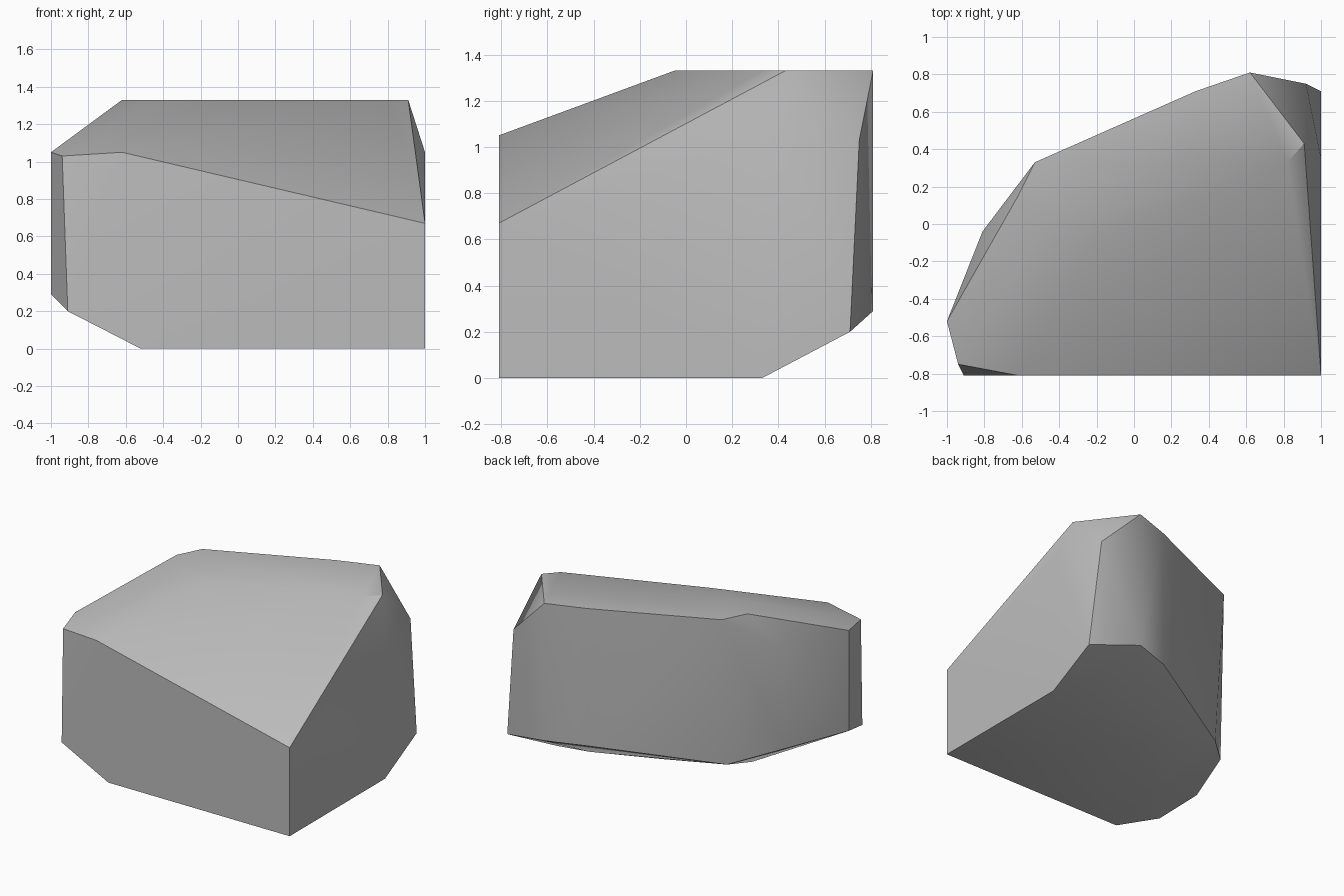
import bpy
import bmesh
from math import radians

# Remove only the default object
default_cube = bpy.data.objects.get("Cube")
if default_cube:
    bpy.data.objects.remove(default_cube, do_unlink=True)


def make_material(name, colour):
    """One flat colour for the viewport and for renders."""
    material = bpy.data.materials.new(name)
    material.use_nodes = True
    material.diffuse_color = colour
    shader = material.node_tree.nodes["Principled BSDF"]
    shader.inputs["Base Color"].default_value = colour
    shader.inputs["Roughness"].default_value = 0.9
    return material


def add_level(bm, height, outline):
    """Place the corner points of one horizontal level of the boulder."""
    for x, y in outline:
        bm.verts.new((x, y, height))


def make_boulder(name, levels, material, sharp_angle):
    """Wrap a tight convex skin around all the levels."""
    bm = bmesh.new()
    for height, outline in levels:
        add_level(bm, height, outline)
    bmesh.ops.convex_hull(bm, input=bm.verts[:])

    # Drop any points left inside the skin, then merge flat triangles
    loose = [v for v in bm.verts if not v.link_faces]
    bmesh.ops.delete(bm, geom=loose, context="VERTS")
    bmesh.ops.dissolve_limit(bm, angle_limit=radians(1),
                             verts=bm.verts[:], edges=bm.edges[:])
    bmesh.ops.recalc_face_normals(bm, faces=bm.faces[:])

    mesh = bpy.data.meshes.new(name)
    bm.to_mesh(mesh)
    bm.free()
    mesh.materials.append(material)
    boulder = bpy.data.objects.new(name, mesh)
    bpy.context.collection.objects.link(boulder)

    # Soft shallow facets, crisp chiselled edges
    bpy.ops.object.select_all(action="DESELECT")
    boulder.select_set(True)
    bpy.context.view_layer.objects.active = boulder
    bpy.ops.object.shade_smooth_by_angle(angle=radians(sharp_angle))
    return boulder


# Corner points, level by level from the ground up
ground = [(1, -.81), (1, .33), (.86, .32), (.62, .27), (.14, .08),
          (-.39, -.24), (-.52, -.81)]
lower_corners = [(1, .71), (-.52, .25), (-.91, -.81)]
lower_back = [(.62, .81), (.33, .71), (-.81, -.04), (-1, -.52)]
front_corner = [(1, -.81)]
upper_corners = [(.92, .75), (-.94, -.75)]
shoulder = [(1, .35), (-.62, -.81), (-1, -.52), (-.81, -.04)]
summit = [(.91, .43), (.62, .81), (.33, .71), (-.53, .33), (-.62, .15),
          (-.45, 0), (-.17, -.05), (.82, .33)]

levels = [
    (0, ground),
    (.2, lower_corners),
    (.29, lower_back),
    (.67, front_corner),
    (1.03, upper_corners),
    (1.05, shoulder),
    (1.33, summit),
]

stone_grey = make_material("stone grey", (.5, .5, .5, 1))
make_boulder("boulder", levels, stone_grey, sharp_angle=31)
